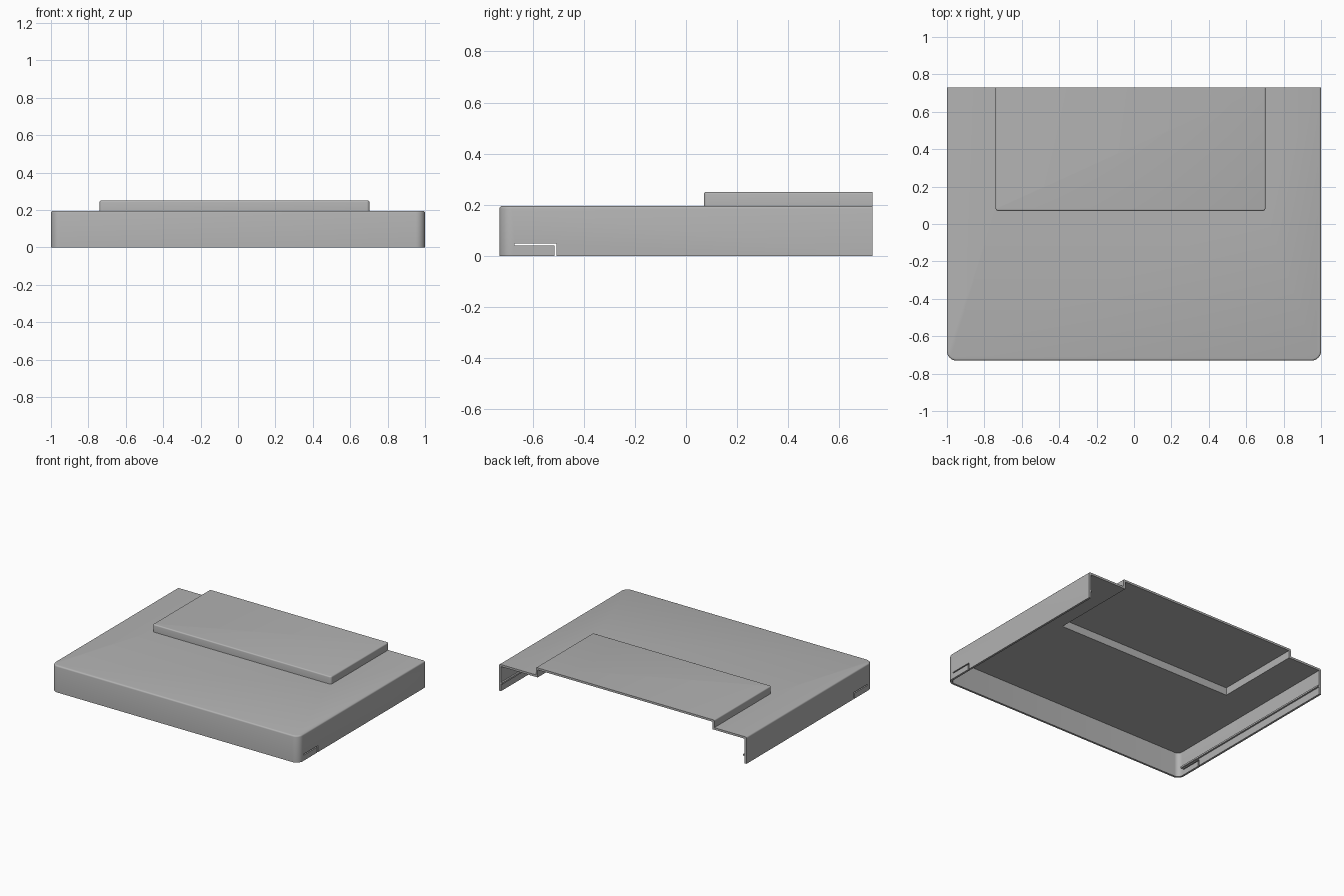
import bpy, bmesh

if "Cube" in bpy.data.objects:
    bpy.data.objects.remove(bpy.data.objects["Cube"])

grey = bpy.data.materials.new("plain_grey")
grey.use_nodes = True
COLOUR = (0.45, 0.45, 0.45, 1)
grey.diffuse_color = COLOUR
grey.node_tree.nodes["Principled BSDF"].inputs["Base Color"].default_value = COLOUR

WALL = 0.015
BACK = 0.73


def block(name, x0, x1, y0, y1, z0, z1, corner=0, lip=0):
    """Box with rounded front upright corners and a softened top rim, square at the back."""
    bm = bmesh.new()
    bmesh.ops.create_cube(bm, size=1)
    for v in bm.verts:
        v.co = (x1 if v.co.x > 0 else x0, y1 if v.co.y > 0 else y0, z1 if v.co.z > 0 else z0)
    if corner:
        edges = [e for e in bm.edges if all(abs(v.co.y - y0) < 1e-5 for v in e.verts)
                 and abs(e.verts[0].co.z - e.verts[1].co.z) > 1e-4]
        bmesh.ops.bevel(bm, geom=edges, offset=corner, segments=8, profile=0.5, affect='EDGES')
    if lip:
        edges = [e for e in bm.edges if all(abs(v.co.z - z1) < 1e-5 for v in e.verts)
                 and not all(abs(v.co.y - y1) < 1e-5 for v in e.verts)]
        bmesh.ops.bevel(bm, geom=edges, offset=lip, segments=3, profile=0.5, affect='EDGES')
    bmesh.ops.recalc_face_normals(bm, faces=bm.faces)
    mesh = bpy.data.meshes.new(name)
    bm.to_mesh(mesh)
    bm.free()
    obj = bpy.data.objects.new(name, mesh)
    mesh.materials.append(grey)
    bpy.context.collection.objects.link(obj)
    return obj


def combine(target, tool, operation):
    """Apply a boolean and discard the helper."""
    mod = target.modifiers.new("combine", 'BOOLEAN')
    mod.operation, mod.solver, mod.object = operation, 'EXACT', tool
    bpy.context.view_layer.objects.active = target
    bpy.ops.object.modifier_apply(modifier=mod.name)
    bpy.data.objects.remove(tool)


# Outer shell with the raised rear panel
cover = block("cover_shell", -1, 1, -BACK, BACK, 0, 0.195, 0.05, 0.01)
combine(cover, block("raised_panel", -0.74, 0.703, 0.07, BACK, 0.1, 0.25, 0.015, 0.008), 'UNION')

# Hollow inside, open underneath and at the back
combine(cover, block("main_hollow", -1 + WALL, 1 - WALL, -BACK + WALL, 0.9,
                     -0.1, 0.195 - WALL, 0.035), 'DIFFERENCE')
combine(cover, block("panel_hollow", -0.74 + WALL, 0.703 - WALL, 0.07 + WALL, 0.9,
                     0.1, 0.25 - WALL), 'DIFFERENCE')

# Angled relief slots through both side walls, near the front
for x in (-1, 1):
    combine(cover, block("long_slot", x - 0.05, x + 0.05, -0.67, -0.507, 0.04, 0.048), 'DIFFERENCE')
    combine(cover, block("short_slot", x - 0.05, x + 0.05, -0.515, -0.507, -0.1, 0.044), 'DIFFERENCE')

# Guide rails along the inside of the side walls
for side, x in (("right", -1), ("left", 1)):
    a, b = sorted((x * (1 - WALL + 0.003), x * (1 - WALL - 0.012)))
    block(side + "_guide_rail", a, b, -0.68, BACK, 0.053, 0.065)

# Smooth the rounded edges, keep the crisp ones
bpy.ops.object.select_all(action='DESELECT')
cover.select_set(True)
bpy.context.view_layer.objects.active = cover
bpy.ops.object.shade_smooth_by_angle(angle=0.6)
